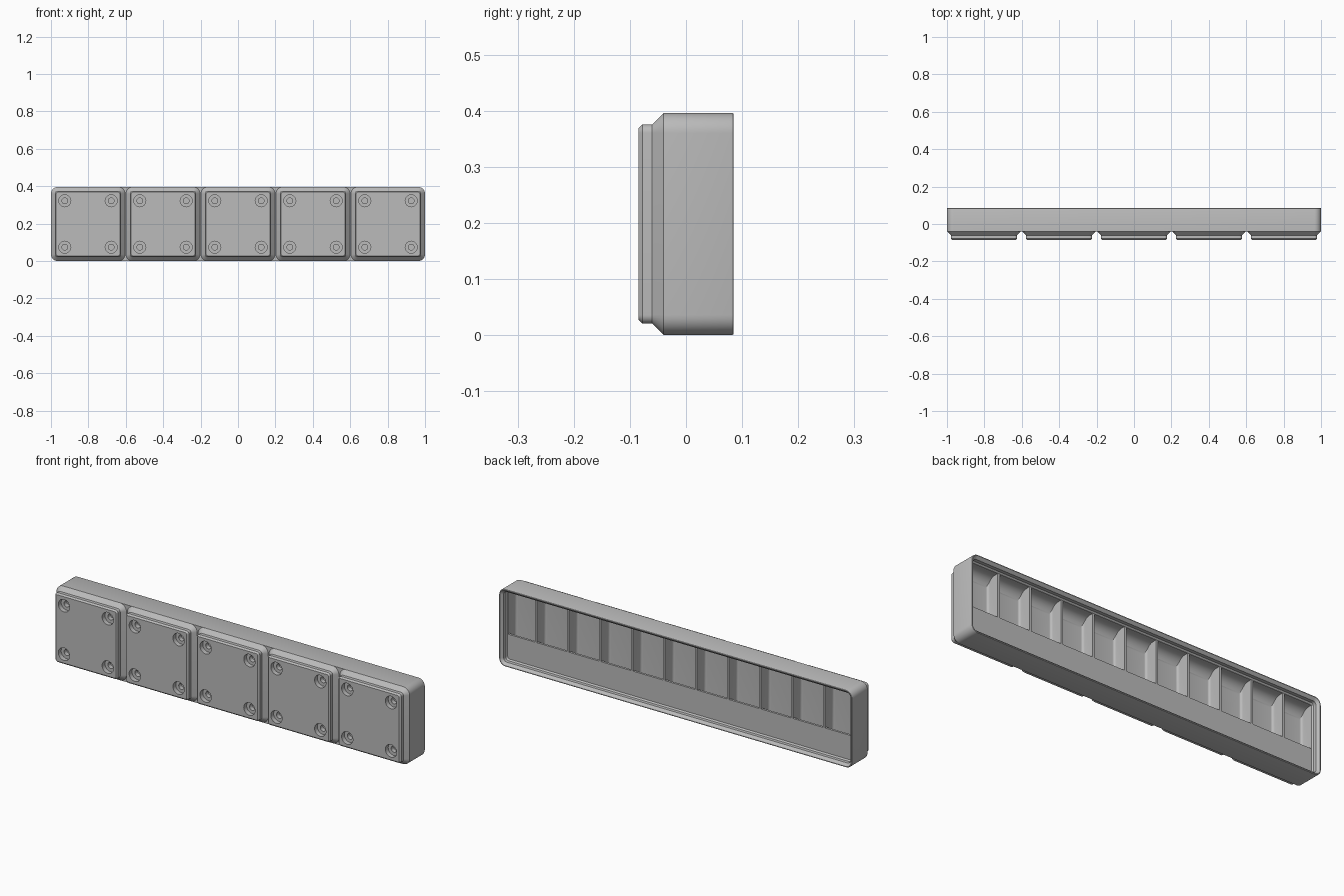
import bpy, bmesh
from math import sin, cos, pi, radians
from mathutils import Vector

if "Cube" in bpy.data.objects:
    bpy.data.objects.remove(bpy.data.objects["Cube"])

CELL, PITCH, CELLS = 0.396, 0.401, 5
MID = CELL / 2
POCKETS, DIVIDER, WALL = 11, 0.0115, 0.009
FLOOR, SHELF, BASE = -0.018, 0.049, -0.0397

grey = bpy.data.materials.new("plain grey")
grey.use_nodes = True
grey.diffuse_color = (0.5, 0.5, 0.5, 1)
grey.node_tree.nodes["Principled BSDF"].inputs["Base Color"].default_value = (0.5, 0.5, 0.5, 1)


def loft(bm, rings, w, h, cx=0, cz=MID, segs=8):
    """Closed solid through rounded rectangles given as (y, inset, corner radius)."""
    loops = []
    for y, inset, r in rings:
        a, b = w / 2 - inset - r, h / 2 - inset - r
        loop = []
        for q, (sx, sz) in enumerate([(1, 1), (-1, 1), (-1, -1), (1, -1)]):
            for i in range(segs + 1):
                t = (q + i / segs) * pi / 2
                loop.append(bm.verts.new((cx + sx * a + r * cos(t), y, cz + sz * b + r * sin(t))))
        loops.append(loop)
    n = len(loops[0])
    for lo, hi in zip(loops, loops[1:]):
        for i in range(n):
            bm.faces.new((lo[i], lo[(i + 1) % n], hi[(i + 1) % n], hi[i]))
    bm.faces.new(loops[0])
    bm.faces.new(loops[-1])


def prism(bm, points, along):
    """Extrude a flat outline along a vector."""
    face = bm.faces.new([bm.verts.new(p) for p in points])
    out = bmesh.ops.extrude_face_region(bm, geom=[face], use_keep_orig=True)
    moved = [v for v in out["geom"] if isinstance(v, bmesh.types.BMVert)]
    bmesh.ops.translate(bm, verts=moved, vec=Vector(along))


def finish(name, bm):
    bmesh.ops.remove_doubles(bm, verts=bm.verts, dist=1e-6)
    bmesh.ops.recalc_face_normals(bm, faces=bm.faces)
    mesh = bpy.data.meshes.new(name)
    bm.to_mesh(mesh)
    bm.free()
    mesh.materials.append(grey)
    ob = bpy.data.objects.new(name, mesh)
    bpy.context.collection.objects.link(ob)
    return ob


def boolean(ob, cutter, operation):
    """Apply a boolean and discard the cutter."""
    cutter.hide_render = True
    mod = ob.modifiers.new("cut", "BOOLEAN")
    mod.operation, mod.object, mod.solver = operation, cutter, "EXACT"
    graph = bpy.context.evaluated_depsgraph_get()
    mesh = bpy.data.meshes.new_from_object(ob.evaluated_get(graph))
    ob.modifiers.clear()
    ob.data = mesh
    bpy.data.objects.remove(cutter)


def smooth(ob):
    bpy.ops.object.select_all(action="DESELECT")
    ob.select_set(True)
    bpy.context.view_layer.objects.active = ob
    bpy.ops.object.shade_smooth_by_angle(angle=radians(25))


# Tray body with a stepped stacking lip around its open back
bm = bmesh.new()
loft(bm, [(BASE, 0, 0.036), (0.081, 0, 0.036), (0.084, 0.001, 0.035), (0.085, 0.003, 0.033),
          (0.085, 0.005, 0.031), (0.083, 0.0075, 0.0285), (0.0726, 0.0181, 0.018),
          (0.0554, 0.0181, 0.018), (SHELF, 0.0248, 0.011)], 2, CELL)
body = finish("tray_body", bm)

# Row of pockets with rounded floor edges
bm = bmesh.new()
step = (2 - 2 * WALL + DIVIDER) / POCKETS
R = 0.012
for i in range(POCKETS):
    x0 = -1 + WALL + i * step
    x1 = min(x0 + step - DIVIDER, 0.975)
    x0 = max(x0, -0.975)
    arc = [k * pi / 10 for k in range(6)]
    outline = [(x0, 0.06, 0)]
    outline += [(x0 + R - R * cos(t), FLOOR + R - R * sin(t), 0) for t in arc]
    outline += [(x1 - R + R * sin(t), FLOOR + R - R * cos(t), 0) for t in arc]
    outline += [(x1, 0.06, 0)]
    prism(bm, outline, (0, 0, CELL))
pockets = finish("pocket_cutter", bm)

# Side profile of the pockets: label shelf below, curved scoop above
bm = bmesh.new()
TAB, TOP, S = 0.15, 0.37, 0.048
side = [(-1, 0.06, TAB), (-1, SHELF - 0.0115, TAB), (-1, FLOOR - 0.001, TAB - 0.08)]
side += [(-1, FLOOR + S - S * cos(t), TOP - S + S * sin(t)) for t in [k * pi / 20 for k in range(11)]]
side += [(-1, 0.06, TOP)]
prism(bm, side, (2, 0, 0))
boolean(pockets, finish("profile_cutter", bm), "INTERSECT")
boolean(body, pockets, "DIFFERENCE")
smooth(body)

# Stepped foot with four counterbored holes
bm = bmesh.new()
loft(bm, [(-0.085, 0.028, 0.0076), (-0.0774, 0.0205, 0.0153), (-0.0602, 0.0205, 0.0153),
          (BASE, 0, 0.036), (BASE + 0.003, 0.001, 0.035)], CELL, CELL)
foot = finish("foot_1", bm)
bm = bmesh.new()
for sx in (-1, 1):
    for sz in (-1, 1):
        loft(bm, [(-0.1, 0, 0.032), (-0.062, 0, 0.032), (-0.062, 0.0165, 0.0155),
                  (-0.03, 0.0165, 0.0155)], 0.064, 0.064, sx * 0.124, MID + sz * 0.124)
boolean(foot, finish("hole_cutter", bm), "DIFFERENCE")
smooth(foot)

# Repeat the foot along the tray
foot.location.x = -PITCH * (CELLS - 1) / 2
for i in range(1, CELLS):
    copy = foot.copy()
    copy.name = f"foot_{i + 1}"
    copy.location.x += i * PITCH
    bpy.context.collection.objects.link(copy)
